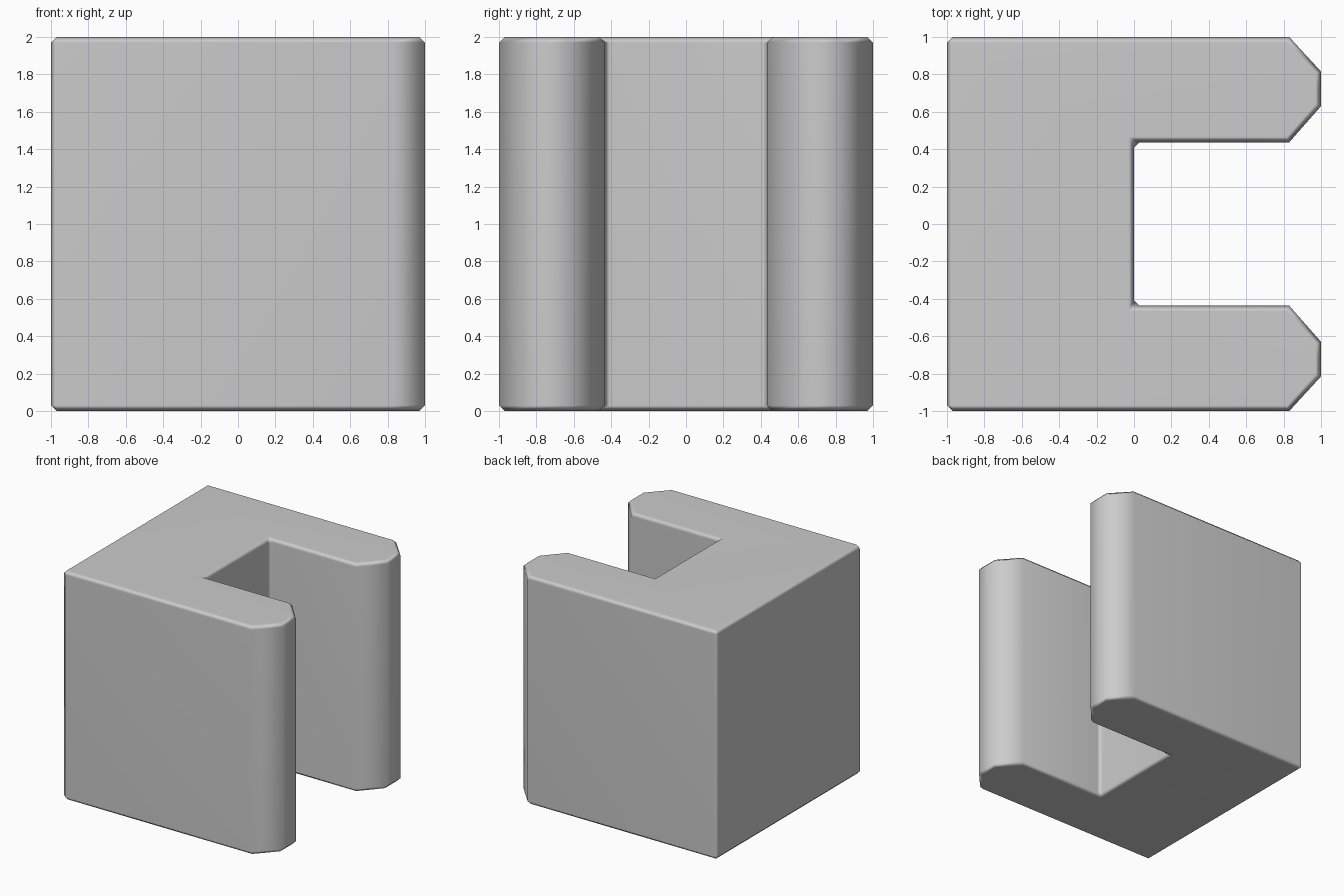
import bpy, bmesh
from math import radians

if "Cube" in bpy.data.objects:
    bpy.data.objects.remove(bpy.data.objects["Cube"])

# Half of the slotted block outline (y > 0), from slot to back corner
half = [(0, 0.437), (0.83, 0.437), (1, 0.63), (1, 0.815), (0.83, 1), (-1, 1)]
outline = [(x, -y) for x, y in reversed(half)] + half

# Extrude the outline upward
bm = bmesh.new()
base = bm.faces.new([bm.verts.new((x, y, 0)) for x, y in outline])
top = bmesh.ops.extrude_face_region(bm, geom=[base])["geom"]
bmesh.ops.translate(bm, vec=(0, 0, 2),
                    verts=[g for g in top if isinstance(g, bmesh.types.BMVert)])
bmesh.ops.recalc_face_normals(bm, faces=bm.faces)

# Narrow chamfer on the square edges only
edges = [e for e in bm.edges if e.calc_face_angle() > radians(60)]
bmesh.ops.bevel(bm, geom=edges, offset=0.03, segments=1, profile=0.5,
                affect='EDGES', clamp_overlap=True)

mesh = bpy.data.meshes.new("slotted_block")
bm.to_mesh(mesh)
bm.free()
block = bpy.data.objects.new("slotted_block", mesh)
bpy.context.collection.objects.link(block)

# Smooth shading that keeps the large faces flat
bpy.context.view_layer.objects.active = block
block.select_set(True)
bpy.ops.object.shade_smooth()
block.modifiers.new("weighted_normals", 'WEIGHTED_NORMAL')
